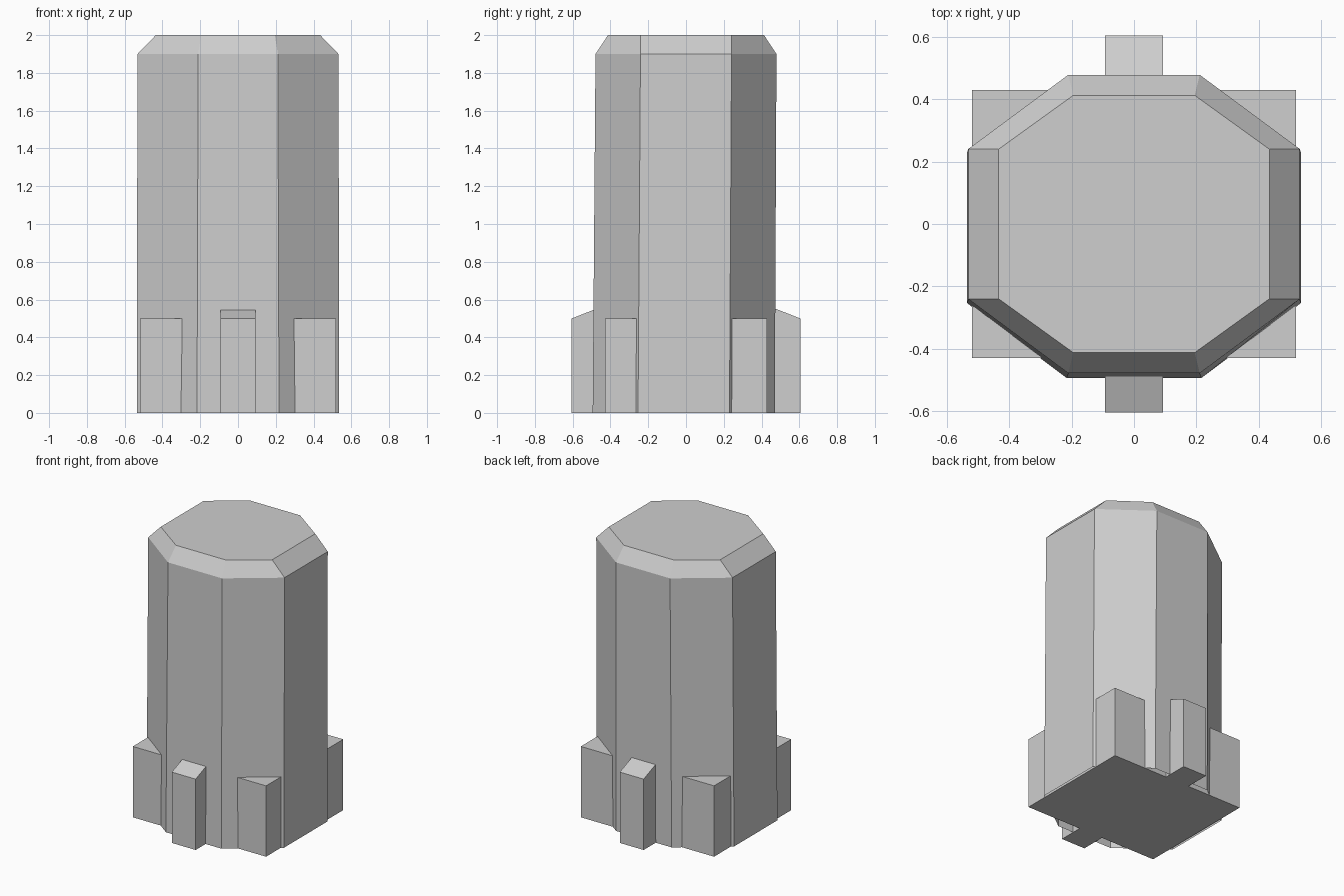
import bpy

if "Cube" in bpy.data.objects:
    bpy.data.objects.remove(bpy.data.objects["Cube"])

grey = bpy.data.materials.new("light_grey")
grey.diffuse_color = (0.62, 0.62, 0.62, 1.0)
grey.use_nodes = True
grey.node_tree.nodes["Principled BSDF"].inputs["Base Color"].default_value = grey.diffuse_color


def make(name, verts, faces):
    mesh = bpy.data.meshes.new(name)
    mesh.from_pydata(verts, [], faces)
    mesh.materials.append(grey)
    mesh.validate()
    mesh.update()
    obj = bpy.data.objects.new(name, mesh)
    bpy.context.collection.objects.link(obj)
    return obj


def octagon(hx, hy, cx, cy, shift, z):
    """Ring with outer half sizes hx, hy and half side lengths cx, cy."""
    pts = [(hx, -cy), (hx, cy), (cx, hy), (-cx, hy),
           (-hx, cy), (-hx, -cy), (-cx, -hy), (cx, -hy)]
    return [(x, y + shift, z) for x, y in pts]


# Eight-sided column with sloped rim: open underneath, leaning very slightly
rings = [octagon(0.536, 0.482, 0.217, 0.242, -0.012, 0.0),
         octagon(0.532, 0.479, 0.211, 0.241, 0.0, 1.9),
         octagon(0.435, 0.413, 0.195, 0.24, 0.0, 2.0)]
verts = [p for ring in rings for p in ring]
faces = [(r * 8 + i, r * 8 + (i + 1) % 8, r * 8 + 8 + (i + 1) % 8, r * 8 + 8 + i)
         for r in range(2) for i in range(8)]
faces.append(tuple(range(16, 24)))
make("column", verts, faces)


def prism(name, half_width, profile):
    """Extrude a counter-clockwise y-z profile along x."""
    n = len(profile)
    verts = [(x, y, z) for x in (-half_width, half_width) for y, z in profile]
    faces = [tuple(reversed(range(n))), tuple(range(n, 2 * n))]
    faces += [(i, (i + 1) % n, n + (i + 1) % n, n + i) for i in range(n)]
    return make(name, verts, faces)


# Square base whose corners show around the column
prism("base_block", 0.52, [(-0.43, 0), (0.43, 0), (0.43, 0.5), (-0.43, 0.5)])

# Front and back buttresses: one bar with a sloped top through the column
prism("buttress_bar", 0.093,
      [(-0.605, 0), (0.605, 0), (0.605, 0.5), (0.47, 0.553),
       (-0.47, 0.553), (-0.605, 0.5)])
